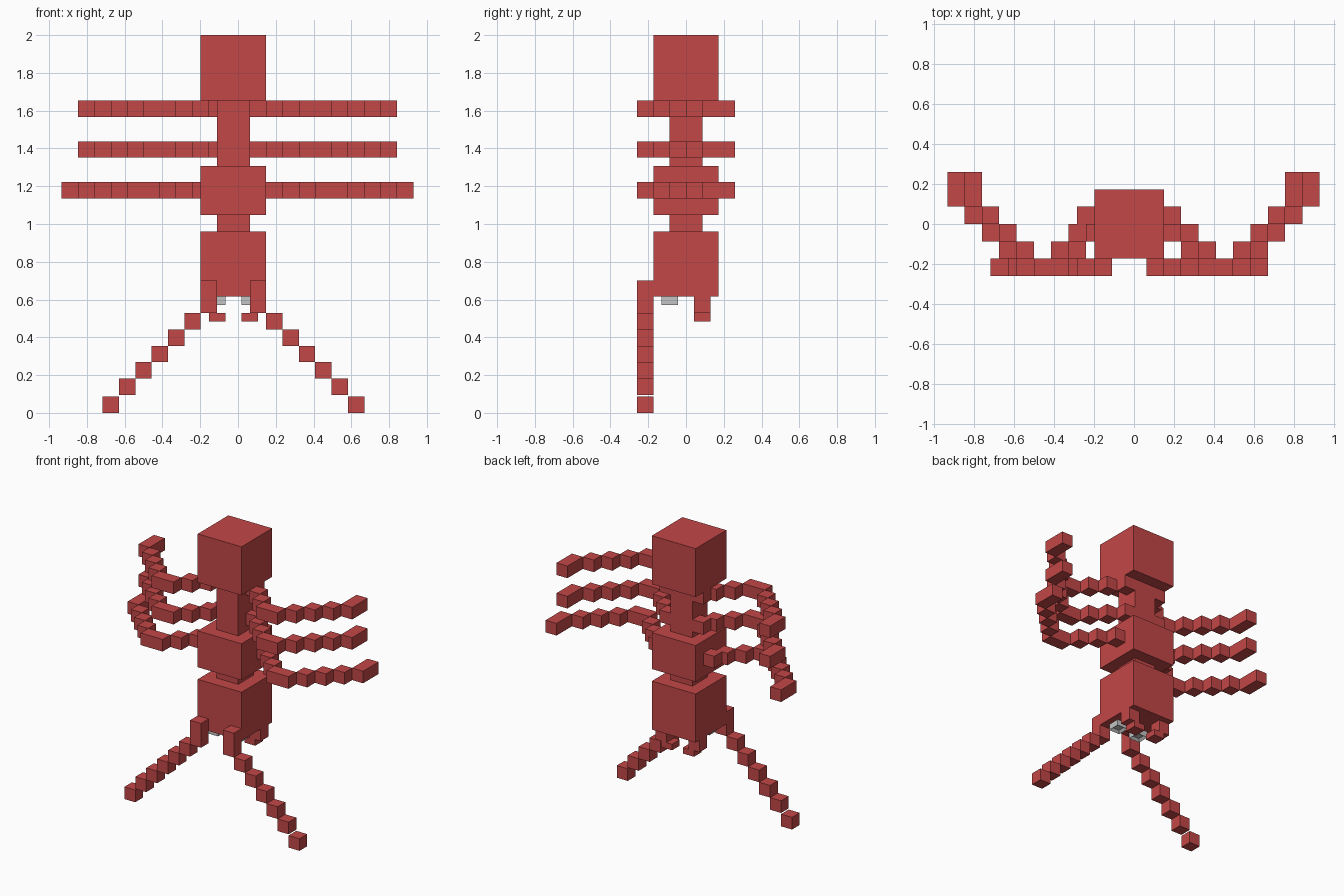
import bpy, bmesh
from mathutils import Vector

U = 0.0866                      # edge of one small cube
SHIFT = -0.0025                 # small sideways offset of the figure

if "Cube" in bpy.data.objects:
    bpy.data.objects.remove(bpy.data.objects["Cube"], do_unlink=True)


def material(name, rgb):
    m = bpy.data.materials.new(name)
    m.use_nodes = True
    m.diffuse_color = (*rgb, 1)
    m.node_tree.nodes["Principled BSDF"].inputs["Base Color"].default_value = (*rgb, 1)
    return m


red = material("brick red", (0.55, 0.063, 0.063))
grey = material("light grey", (0.55, 0.55, 0.55))


def blocks(name, boxes, mat=red, hollow=False):
    """One object from boxes given as (low corner, high corner) in cube units."""
    bm = bmesh.new()
    for low, high in boxes:
        low, high = Vector(low), Vector(high)
        made = bmesh.ops.create_cube(bm, size=1)["verts"]
        for v in made:
            v.co = [((low[i] + high[i]) / 2 + v.co[i] * (high[i] - low[i])) * U for i in range(3)]
            v.co.x += SHIFT
    if hollow:                  # shallow recess in the underside
        bm.normal_update()
        under = [f for f in bm.faces if f.normal.z < -0.9]
        bmesh.ops.inset_individual(bm, faces=under, thickness=0.25 * U, depth=-0.2 * U)
    mesh = bpy.data.meshes.new(name)
    bm.to_mesh(mesh)
    bm.free()
    mesh.materials.append(mat)
    obj = bpy.data.objects.new(name, mesh)
    bpy.context.collection.objects.link(obj)


def mirrored(boxes, axis):
    return [((2 * axis - b[0], a[1], a[2]), (2 * axis - a[0], b[1], b[2])) for a, b in boxes]


MID = -0.25                     # centre of the torso in cube units


def column(name, half, bottom, top):
    blocks(name, [((MID - half, -half, bottom), (MID + half, half, top))])


# torso column
column("hips", 2, 7.1, 11.1)
column("waist", 1, 11.1, 12.1)
column("chest", 2, 12.1, 15.1)
column("neck", 1, 15.1, 19.1)
column("head", 2, 19.1, 23.1)


# three pairs of arms: in steps forward to the elbow, then back to the hand
def arm(start, z):
    steps = [(0, 1, 0, 1), (1, 1, -1, 1), (2, 1, -2, 1), (3, 2, -3, 1),
             (5, 1, -2, 1), (6, 1, -1, 1), (7, 1, 0, 1), (8, 1, 1, 2)]
    return [((start + x, y, z), (start + x + w, y + d, z + 1)) for x, w, y, d in steps]


for label, start, z in (("upper", 0.75, 18.1), ("middle", 0.75, 15.6), ("lower", 1.75, 13.1)):
    left = arm(start, z)
    right = mirrored(left[:1], MID) + mirrored(left[1:], 0)
    blocks(label + "_arm_left", left)
    blocks(label + "_arm_right", right)

# legs: upright thigh, then a diagonal of cubes down to the foot
leg = [((0.75, -3, 6.1), (1.75, -2, 8.1))]
for i in range(6):
    z = max(5.1 - i, 0) if i < 5 else 0
    leg.append(((1.75 + i, -3, z), (2.75 + i, -2, z + 1)))

# rear stubs with inward feet, and grey sockets under the hips
stub = [((0.75, 0.5, 6.1), (1.75, 1.5, 7.1)), ((0.25, 0.5, 5.6), (1.25, 1.5, 6.1))]
socket = [((0.25, -1.5, 6.6), (1.25, -0.5, 7.1))]

for side in ("left", "right"):
    place = (lambda b: b) if side == "left" else (lambda b: mirrored(b, MID))
    blocks("leg_" + side, place(leg))
    blocks("rear_stub_" + side, place(stub))
    blocks("socket_" + side, place(socket), grey, hollow=True)
